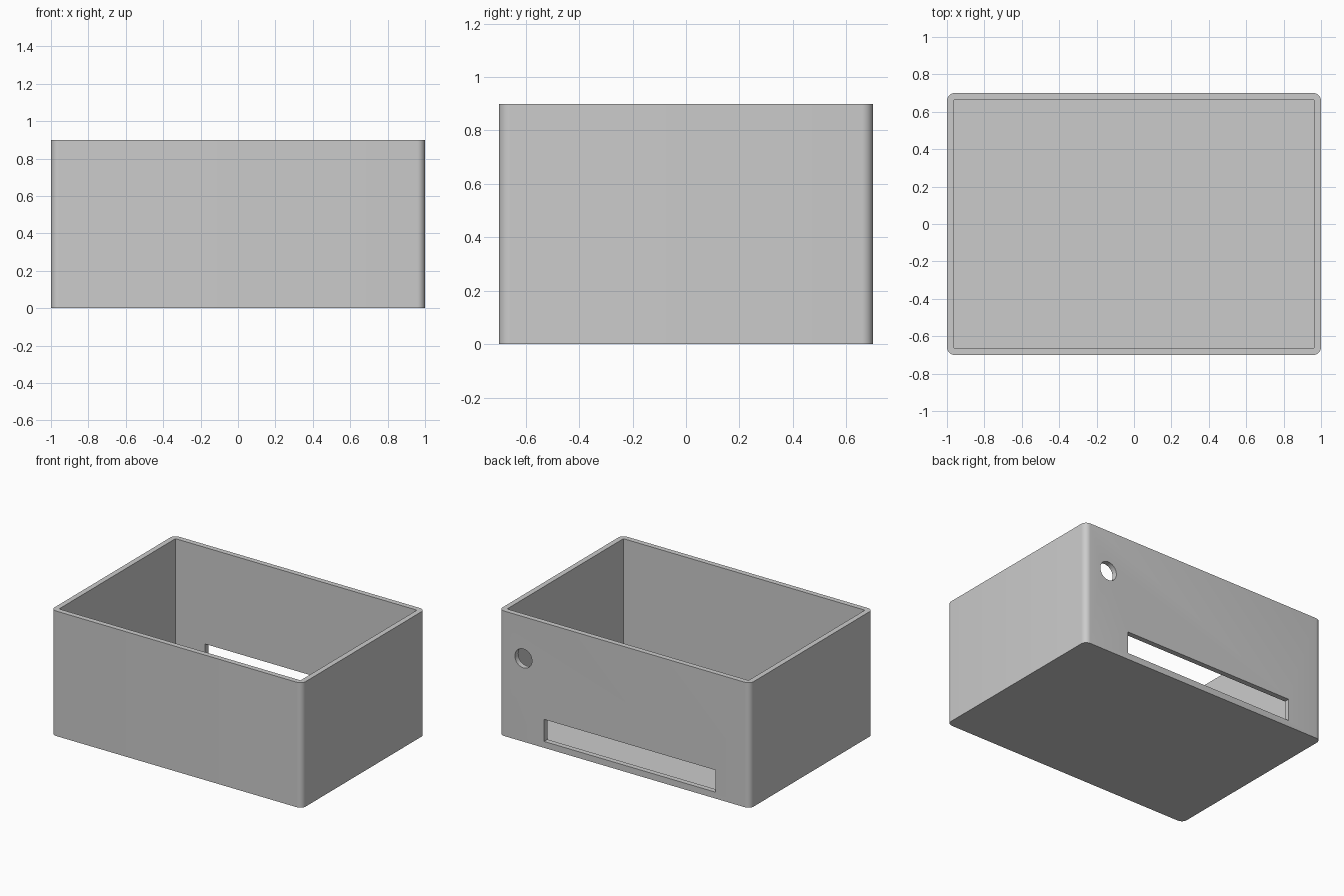
import bpy
import bmesh
import math
from mathutils import Vector

cube = bpy.data.objects.get("Cube")
if cube:
    bpy.data.objects.remove(cube, do_unlink=True)

LENGTH, DEPTH, HEIGHT = 2.0, 1.4, 0.9
WALL, RADIUS = 0.038, 0.042

grey = bpy.data.materials.new("plain grey")
colour = (0.6, 0.6, 0.6, 1)
grey.diffuse_color = colour
grey.use_nodes = True
grey.node_tree.nodes["Principled BSDF"].inputs["Base Color"].default_value = colour


def add_box(name, low, high):
    """Axis-aligned box between two corners."""
    low, high = Vector(low), Vector(high)
    bpy.ops.mesh.primitive_cube_add(size=1, location=(low + high) / 2)
    box = bpy.context.object
    box.name = name
    box.scale = high - low
    bpy.ops.object.transform_apply(location=True, scale=True)
    box.data.materials.append(grey)
    return box


def cut(target, cutter):
    """Subtract the cutter from the target and hide it."""
    mod = target.modifiers.new(cutter.name, "BOOLEAN")
    mod.operation = "DIFFERENCE"
    mod.solver = "EXACT"
    mod.object = cutter
    cutter.hide_render = True
    cutter.hide_set(True)


# Outer shell with rounded upright corners
x, y = LENGTH / 2, DEPTH / 2
shell = add_box("open_box", (-x, -y, 0), (x, y, HEIGHT))
bm = bmesh.new()
bm.from_mesh(shell.data)
uprights = [e for e in bm.edges if abs(e.verts[0].co.z - e.verts[1].co.z) > 0.1]
bmesh.ops.bevel(bm, geom=uprights, offset=RADIUS, offset_type="OFFSET",
                segments=8, profile=0.5, affect="EDGES")
bm.to_mesh(shell.data)
bm.free()

# Square-cornered cavity, open at the top
cavity = add_box("cavity_cutter", (-x + WALL, -y + WALL, WALL),
                 (x - WALL, y - WALL, HEIGHT + 0.2))

# Long slot low in the back wall
slot = add_box("slot_cutter", (-0.725, y - 0.1, 0.046), (0.64, y + 0.1, 0.205))

# Round cable hole near the back left corner
bpy.ops.mesh.primitive_cylinder_add(vertices=48, radius=0.068, depth=0.2,
                                    location=(0.805, y, 0.6),
                                    rotation=(math.pi / 2, 0, 0))
hole = bpy.context.object
hole.name = "hole_cutter"
hole.data.materials.append(grey)

for cutter in (cavity, slot, hole):
    cut(shell, cutter)

# Apply the cuts, then smooth the rounded parts only
bpy.ops.object.select_all(action="DESELECT")
bpy.context.view_layer.objects.active = shell
shell.select_set(True)
for mod in list(shell.modifiers):
    bpy.ops.object.modifier_apply(modifier=mod.name)
for cutter in (cavity, slot, hole):
    bpy.data.objects.remove(cutter, do_unlink=True)
bpy.ops.object.shade_smooth_by_angle(angle=math.radians(30))
